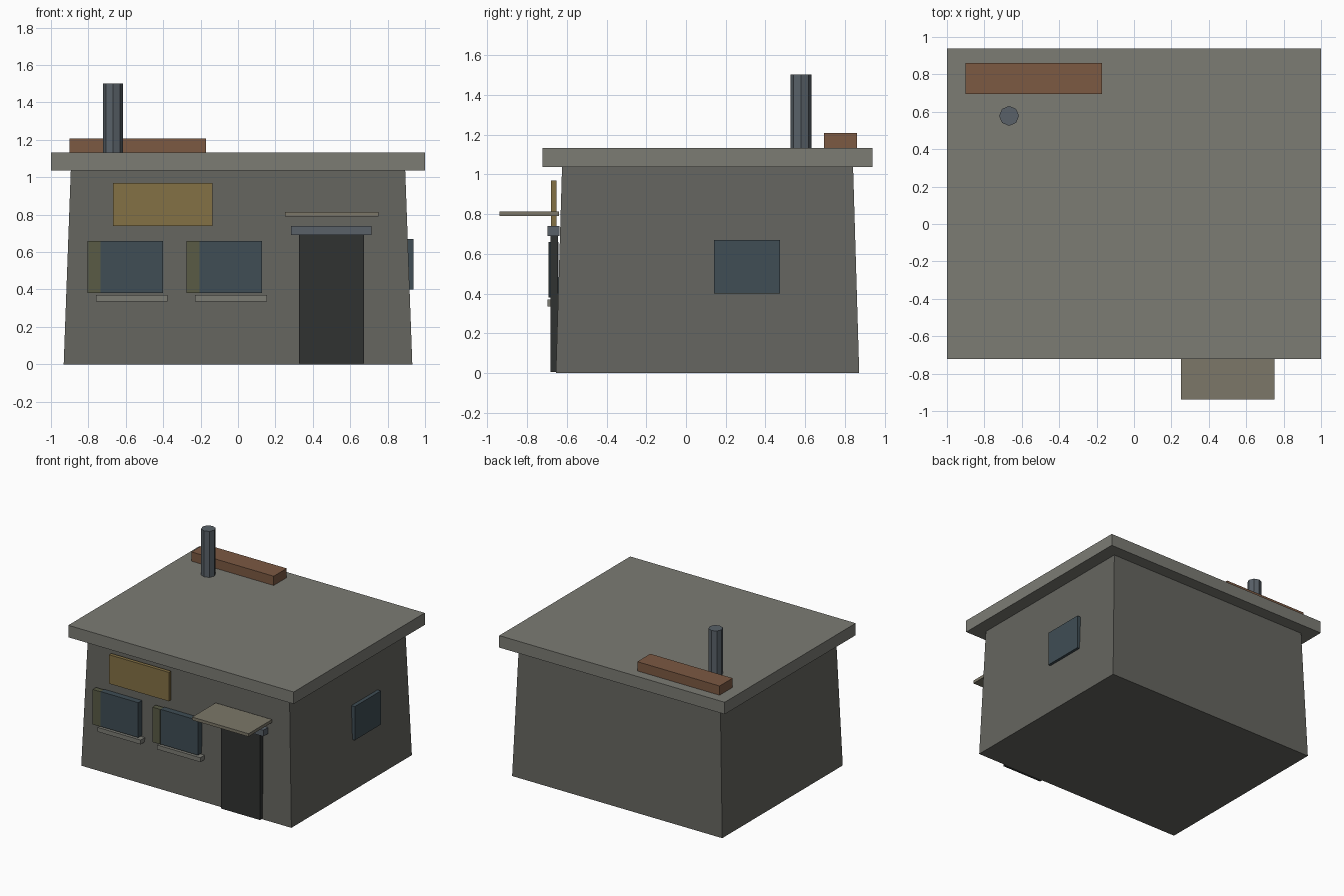
import bpy, bmesh, math

if "Cube" in bpy.data.objects:
    bpy.data.objects.remove(bpy.data.objects["Cube"])


def material(name, rgb):
    m = bpy.data.materials.new(name)
    m.diffuse_color = (*rgb, 1)
    m.use_nodes = True
    m.node_tree.nodes["Principled BSDF"].inputs["Base Color"].default_value = m.diffuse_color
    return m


concrete = material("concrete", (0.13, 0.13, 0.115))
roof_mat = material("roof_slab", (0.20, 0.20, 0.175))
wood = material("pale_wood", (0.20, 0.185, 0.14))
brick = material("rust", (0.20, 0.10, 0.055))
metal = material("metal", (0.10, 0.12, 0.14))
glass = material("glass", (0.05, 0.075, 0.09))
green = material("shutter_green", (0.10, 0.105, 0.06))
dark = material("door_dark", (0.03, 0.032, 0.031))
ochre = material("ochre", (0.23, 0.165, 0.06))


def box(name, x, y, z, mat, top=None):
    """Box from (min, max) ranges; top gives other x/y ranges for a taper."""
    tx, ty = top or (x, y)
    bm = bmesh.new()
    rings = []
    for (rx, ry), h in (((x, y), z[0]), ((tx, ty), z[1])):
        rings.append([bm.verts.new((rx[i], ry[j], h))
                      for i, j in ((0, 0), (1, 0), (1, 1), (0, 1))])
    lo, hi = rings
    bm.faces.new(lo[::-1])
    bm.faces.new(hi)
    for i in range(4):
        k = (i + 1) % 4
        bm.faces.new((lo[i], lo[k], hi[k], hi[i]))
    me = bpy.data.meshes.new(name)
    bm.to_mesh(me)
    bm.free()
    me.materials.append(mat)
    ob = bpy.data.objects.new(name, me)
    bpy.context.collection.objects.link(ob)
    return ob


# Tapered walls and overhanging roof slab
box("walls", (-0.932, 0.932), (-0.655, 0.872), (0, 1.037), concrete,
    top=((-0.894, 0.894), (-0.624, 0.841)))
box("roof", (-1, 1), (-0.722, 0.938), (1.037, 1.133), roof_mat)

# Rooftop beam and octagonal stove pipe
box("roof_beam", (-0.90, -0.17), (0.695, 0.86), (1.133, 1.207), brick)
bpy.ops.mesh.primitive_cylinder_add(vertices=8, radius=0.053, depth=0.37,
                                    location=(-0.668, 0.578, 1.317))
pipe = bpy.context.object
pipe.name = "stove_pipe"
pipe.data.materials.append(metal)

# Front windows, each with a sill and one shutter on its left
for i, x in enumerate((-0.735, -0.205)):
    box(f"front_window_{i}", (x, x + 0.333), (-0.69, -0.642), (0.38, 0.66), glass)
    box(f"shutter_{i}", (x - 0.07, x), (-0.693, -0.65), (0.38, 0.66), green)
    box(f"window_sill_{i}", (x - 0.024, x + 0.359), (-0.697, -0.64), (0.335, 0.37), roof_mat)

# Side window
box("side_window", (0.90, 0.938), (0.14, 0.472), (0.40, 0.67), glass)

# Blank sign board
box("sign_board", (-0.667, -0.137), (-0.68, -0.652), (0.738, 0.97), ochre)

# Door, lintel and awning
box("door", (0.326, 0.674), (-0.683, -0.645), (0.004, 0.69), dark)
box("door_lintel", (0.283, 0.713), (-0.697, -0.637), (0.69, 0.74), metal)
box("door_awning", (0.25, 0.75), (-0.938, -0.64), (0.79, 0.814), wood)
